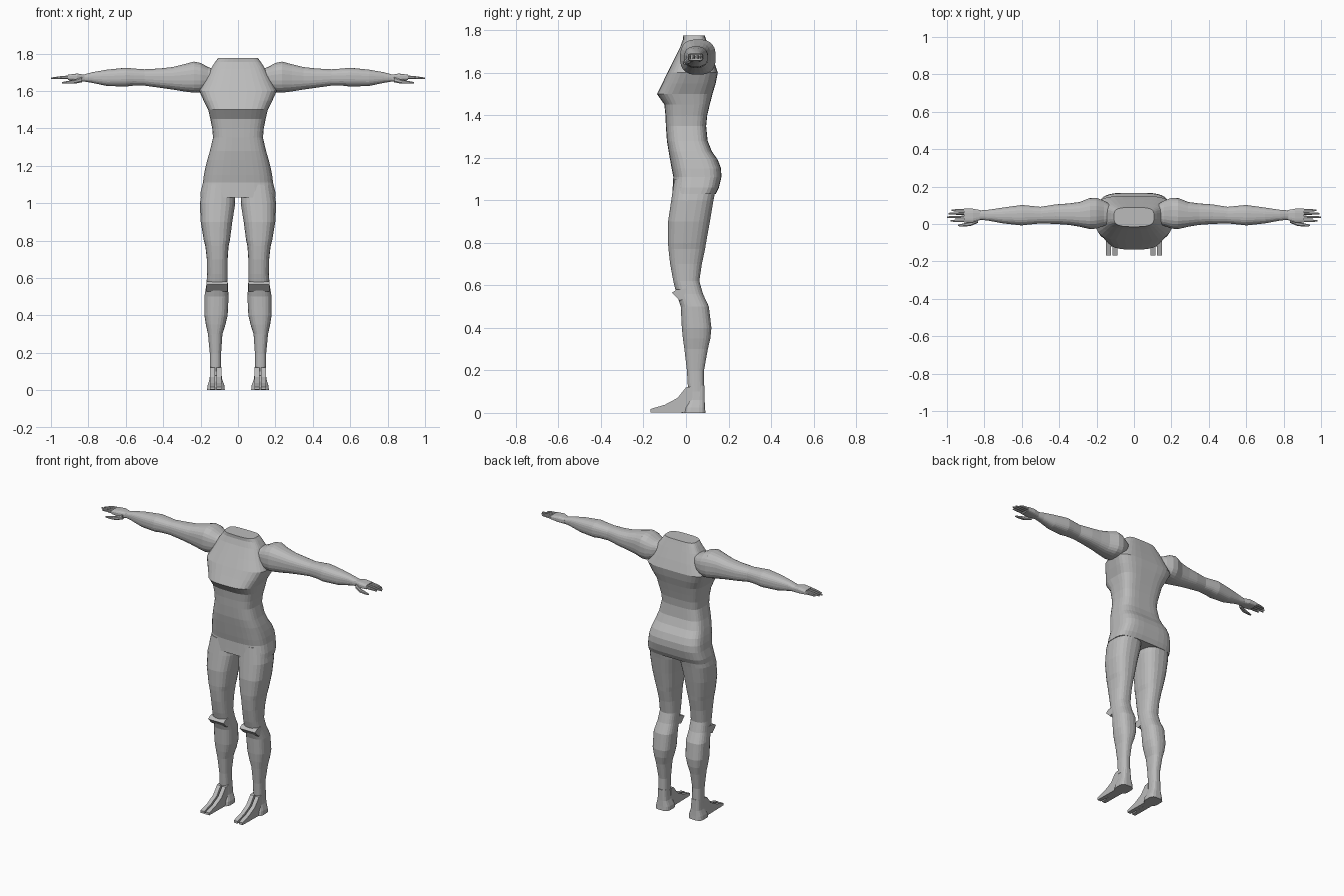
import bpy, bmesh, math

skin = bpy.data.materials.new("plain grey")
skin.diffuse_color = (0.5, 0.5, 0.5, 1)


def finish(name, bm, mirror=False):
    bmesh.ops.recalc_face_normals(bm, faces=bm.faces)
    me = bpy.data.meshes.new(name)
    bm.to_mesh(me)
    bm.free()
    me.materials.append(skin)
    ob = bpy.data.objects.new(name, me)
    bpy.context.collection.objects.link(ob)
    if mirror:
        ob.modifiers.new("mirror", 'MIRROR').use_mirror_merge = False
    return ob


def loft(name, axis, rows, n=24, p0=2.6, p1=2.6, mirror=True):
    """Skin rounded-box sections; a row is (position, a min, a max, b min, b max)."""
    bm = bmesh.new()
    rings = []
    for t, a0, a1, b0, b1 in rows:
        ring = []
        for i in range(n):
            ang = 2 * math.pi * (i + 0.5) / n
            c, s = math.cos(ang), math.sin(ang)
            p = p0 if s < 0 else p1
            a = (a0 + a1) / 2 + (a1 - a0) / 2 * math.copysign(abs(c) ** (2 / p), c)
            b = (b0 + b1) / 2 + (b1 - b0) / 2 * math.copysign(abs(s) ** (2 / p), s)
            ring.append(bm.verts.new((a, b, t) if axis == 'z' else (t, a, b)))
        rings.append(ring)
    for r, q in zip(rings, rings[1:]):
        for i in range(n):
            j = (i + 1) % n
            bm.faces.new((r[i], r[j], q[j], q[i]))
    bm.faces.new(rings[0])
    bm.faces.new(rings[-1])
    return finish(name, bm, mirror)


def prism(name, profile, x0, x1):
    """Extrude a (y, z) side profile across x and mirror it."""
    bm = bmesh.new()
    f = bm.faces.new([bm.verts.new((x0, y, z)) for y, z in profile])
    ext = bmesh.ops.extrude_face_region(bm, geom=[f])
    for v in ext["geom"]:
        if isinstance(v, bmesh.types.BMVert):
            v.co.x = x1
    return finish(name, bm, True)


# Torso: (height, half width, front y, back y)
torso = [(1.03, .202, -.065, .14), (1.06, .20, -.063, .155), (1.11, .188, -.06, .167),
         (1.15, .183, -.068, .165), (1.19, .175, -.075, .15), (1.23, .165, -.082, .122),
         (1.28, .15, -.09, .102), (1.35, .134, -.095, .095), (1.40, .138, -.097, .10),
         (1.45, .148, -.102, .112), (1.50, .16, -.137, .125), (1.55, .185, -.112, .14),
         (1.60, .208, -.088, .15), (1.66, .175, -.058, .13), (1.72, .145, -.028, .108),
         (1.755, .122, -.015, .095), (1.775, .107, -.015, .088)]
loft("torso", 'z', [(z, -w, w, f, b) for z, w, f, b in torso], 32, 3.2, 4, False)

# Legs
loft("leg", 'z', [
    (1.10, .02, .185, -.055, .15), (1.0, .014, .205, -.07, .13), (.9, .03, .2, -.085, .113),
    (.8, .043, .183, -.085, .095), (.77, .05, .175, -.083, .09), (.7, .055, .167, -.075, .075),
    (.62, .056, .165, -.06, .063), (.56, .054, .17, -.045, .08), (.5, .05, .18, -.025, .108),
    (.4, .055, .18, -.02, .12), (.35, .067, .172, -.015, .115), (.3, .083, .161, -.008, .103),
    (.2, .09, .151, .004, .085), (.1, .09, .151, .01, .085)])
prism("knee_pad", [(-.066, .565), (-.045, .58), (0, .585), (.035, .56), (-.01, .535), (-.03, .528)], .057, .168)

# Feet: flared heel, two long toes and the web between them
loft("heel", 'z', [(0, .07, .166, -.01, .092), (.025, .072, .163, -.005, .09),
                   (.06, .085, .152, .01, .088), (.13, .092, .148, .015, .088)], 16, 3.5, 3.5)
toe = [(.03, 0), (-.168, .003), (-.168, .018), (-.1, .038), (-.04, .07), (0, .12), (.03, .125)]
prism("inner_toe", toe, .088, .114)
prism("outer_toe", toe, .124, .15)
prism("toe_web", [(max(y, -.12), z * .65) for y, z in toe], .113, .125)

# Arms
loft("arm", 'x', [
    (.12, 0, .10, 1.63, 1.715), (.16, -.01, .125, 1.61, 1.728), (.20, -.025, .14, 1.592, 1.75),
    (.235, -.028, .14, 1.59, 1.757), (.29, -.015, .118, 1.597, 1.743), (.35, -.005, .11, 1.607, 1.728),
    (.42, 0, .105, 1.617, 1.72), (.5, .003, .092, 1.628, 1.716), (.56, -.003, .098, 1.628, 1.72),
    (.6, -.008, .102, 1.623, 1.724), (.7, .003, .088, 1.626, 1.714), (.78, .018, .076, 1.643, 1.7),
    (.835, .024, .072, 1.652, 1.685)])

# Hands
loft("palm", 'x', [(.82, .022, .074, 1.65, 1.687), (.86, .008, .082, 1.652, 1.693),
                   (.91, .008, .082, 1.658, 1.687)], 16, 3.5, 3.5)
for i, (y, tip) in enumerate([(.073, .975), (.056, .993), (.037, 1.0), (.017, .98)]):
    loft("finger_%d" % (i + 1), 'x', [(.90, y - .008, y + .008, 1.663, 1.684),
                                      (.95, y - .007, y + .007, 1.664, 1.679),
                                      (tip, y - .004, y + .004, 1.664, 1.672)], 8)
loft("thumb", 'x', [(.835, .005, .03, 1.645, 1.675), (.875, -.012, .012, 1.638, 1.66),
                    (.92, -.014, .002, 1.638, 1.652), (.94, -.012, -.003, 1.64, 1.648)], 8)
